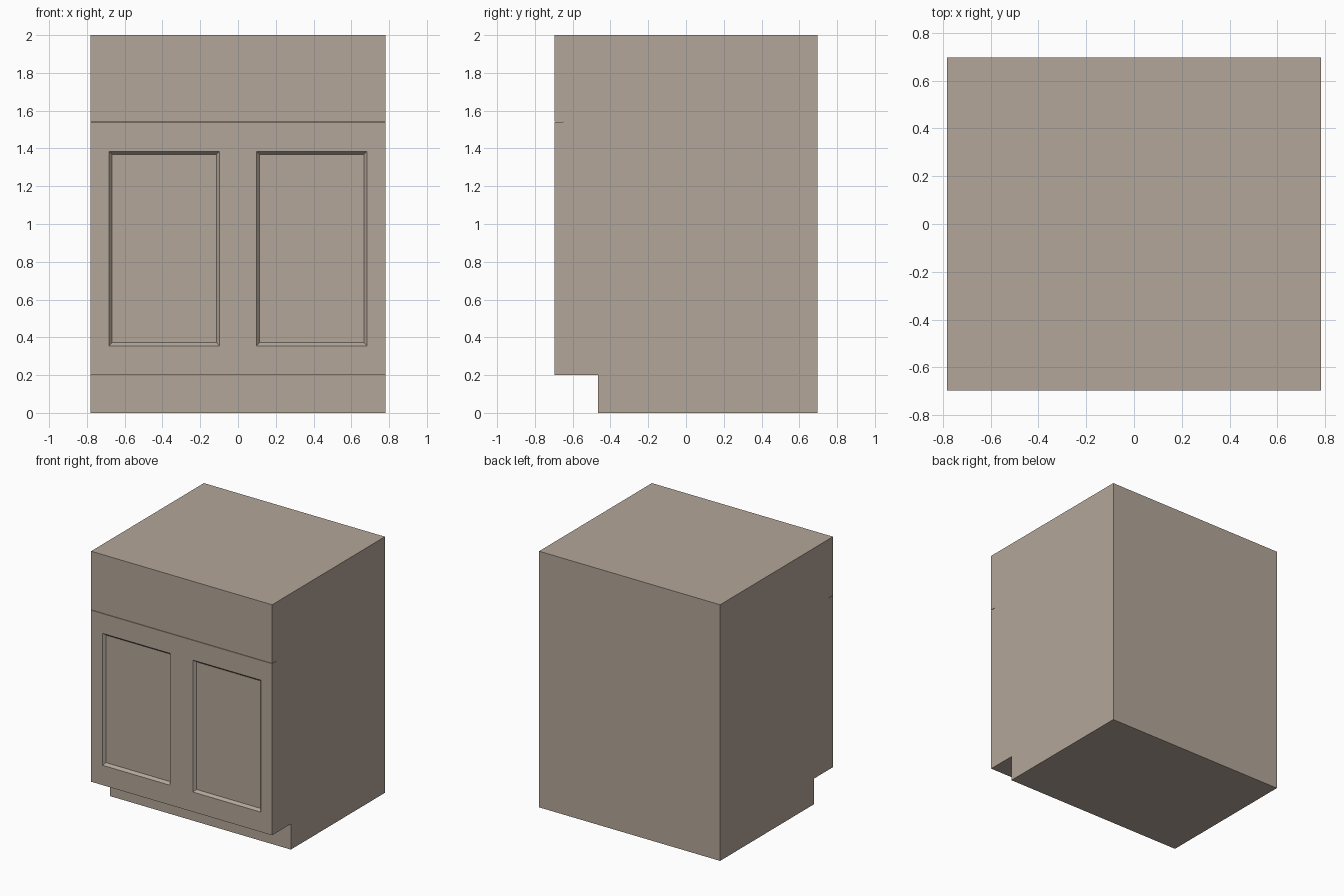
import bpy, bmesh

if "Cube" in bpy.data.objects:
    bpy.data.objects.remove(bpy.data.objects["Cube"])

W, D, H = 0.782, 0.696, 2.0           # half width, half depth, height
KICK_Y, KICK_Z = -0.465, 0.2          # toe kick recess
GAP_Z, GAP, GAP_Y = 1.541, 0.003, -0.65  # shadow gap below the drawer front

paint = bpy.data.materials.new("taupe_paint")
paint.diffuse_color = (0.452, 0.383, 0.321, 1)
paint.use_nodes = True
paint.node_tree.nodes["Principled BSDF"].inputs["Base Color"].default_value = paint.diffuse_color


def make_object(name, bm):
    bmesh.ops.recalc_face_normals(bm, faces=bm.faces)
    mesh = bpy.data.meshes.new(name)
    bm.to_mesh(mesh)
    bm.free()
    mesh.materials.append(paint)
    obj = bpy.data.objects.new(name, mesh)
    bpy.context.collection.objects.link(obj)
    return obj


def loft(name, loop_a, loop_b):
    """Closed solid between two matching loops."""
    bm = bmesh.new()
    a = [bm.verts.new(p) for p in loop_a]
    b = [bm.verts.new(p) for p in loop_b]
    bm.faces.new(a)
    bm.faces.new(b[::-1])
    n = len(a)
    for i in range(n):
        j = (i + 1) % n
        bm.faces.new((a[i], b[i], b[j], a[j]))
    return make_object(name, bm)


# Cabinet body: side profile with toe kick and drawer gap, extruded across x
profile = [(KICK_Y, 0), (D, 0), (D, H), (-D, H),
           (-D, GAP_Z + GAP / 2), (GAP_Y, GAP_Z + GAP / 2),
           (GAP_Y, GAP_Z - GAP / 2), (-D, GAP_Z - GAP / 2),
           (-D, KICK_Z), (KICK_Y, KICK_Z)]
body = loft("cabinet_body", [(-W, y, z) for y, z in profile],
            [(W, y, z) for y, z in profile])


# Door panel recesses with sloped edges
def rect(cx, y, grow):
    hx, z0, z1 = 0.293 + grow, 0.355 - grow, 1.385 + grow
    return [(cx - hx, y, z0), (cx + hx, y, z0), (cx + hx, y, z1), (cx - hx, y, z1)]


DEPTH, SLOPE = 0.02, 0.017
for side, label in ((-1, "left"), (1, "right")):
    cx = side * 0.391
    cutter = loft(label + "_panel_cutter", rect(cx, -D - DEPTH, SLOPE),
                  rect(cx, -D + DEPTH, -SLOPE))
    cutter.hide_render = True
    cutter.hide_set(True)
    cutter.display_type = 'WIRE'
    mod = body.modifiers.new(label + "_panel", 'BOOLEAN')
    mod.operation = 'DIFFERENCE'
    mod.solver = 'EXACT'
    mod.object = cutter
